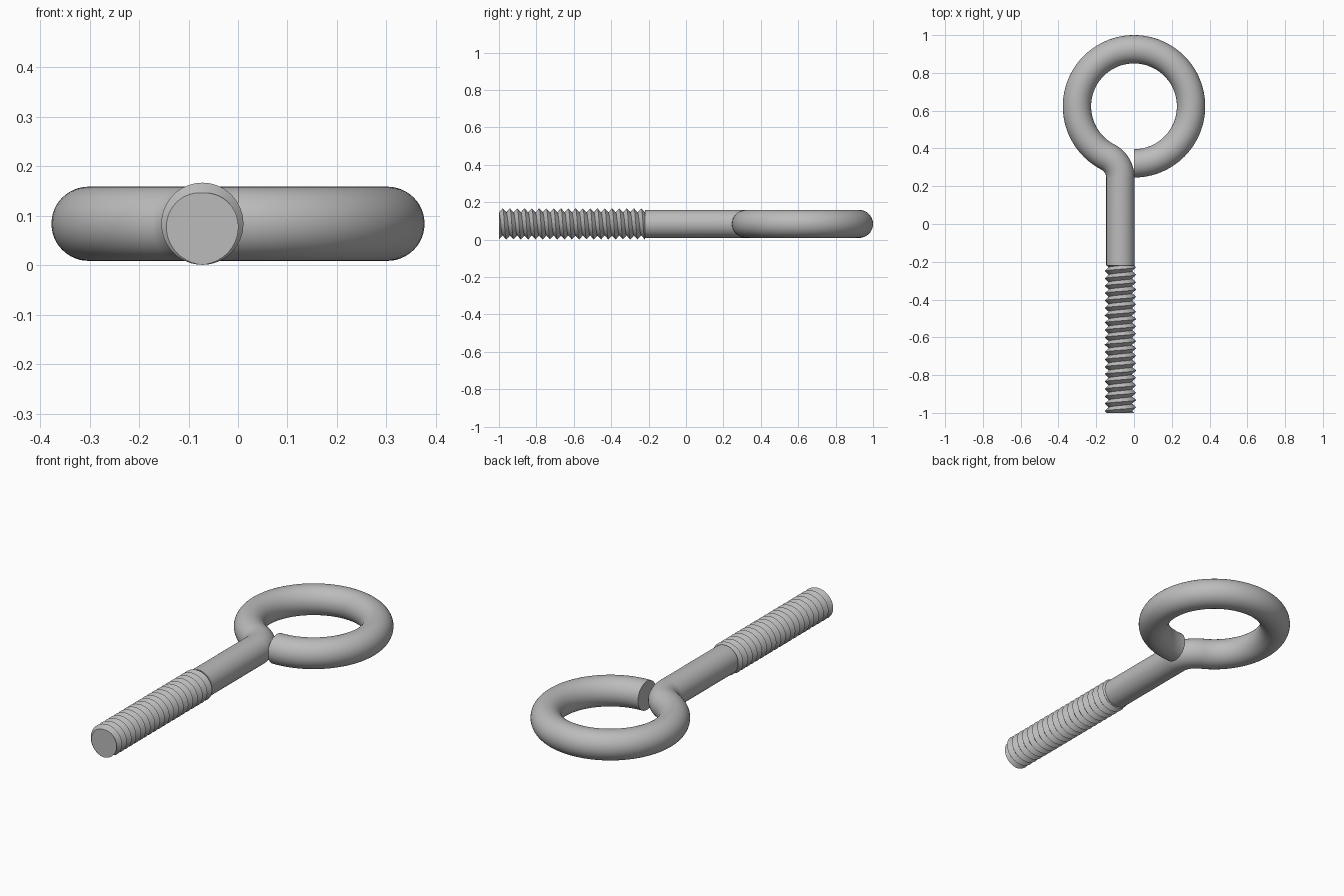
import bpy, bmesh
from math import sin, cos, pi, sqrt, tau
from mathutils import Vector

old = bpy.data.objects.get("Cube")
if old:
    bpy.data.objects.remove(old)

ROD_R, ROD_X, ROD_Z = 0.075, -0.072, 0.084
EYE_R, EYE_Y, BEND_R = 0.302, 0.623, 0.125
END_Y, THREAD_Y = -1.0, -0.22
CREST, ROOT, TURNS = 0.083, 0.062, 20
SIDES = 48

steel = bpy.data.materials.new("grey_steel")
steel.use_nodes = True
colour = (0.5, 0.5, 0.5, 1)
steel.diffuse_color = colour
steel.node_tree.nodes["Principled BSDF"].inputs["Base Color"].default_value = colour


def finish(name, bm, angle):
    bmesh.ops.remove_doubles(bm, verts=bm.verts, dist=0.00005)
    bmesh.ops.holes_fill(bm, edges=bm.edges, sides=0)
    bmesh.ops.recalc_face_normals(bm, faces=bm.faces)
    mesh = bpy.data.meshes.new(name)
    bm.to_mesh(mesh)
    bm.free()
    mesh.materials.append(steel)
    obj = bpy.data.objects.new(name, mesh)
    bpy.context.collection.objects.link(obj)
    bpy.ops.object.select_all(action='DESELECT')
    obj.select_set(True)
    bpy.context.view_layer.objects.active = obj
    bpy.ops.object.shade_smooth_by_angle(angle=angle)


def skin(bm, rows):
    # bridge neighbouring rows of points with quads
    grid = [[bm.verts.new(p) for p in row] for row in rows]
    for a, b in zip(grid, grid[1:]):
        for i in range(len(a) - 1):
            bm.faces.new((a[i], a[i + 1], b[i + 1], b[i]))


# Rod centreline: straight shank, reverse bend, then the open eye
bend_x = ROD_X - BEND_R
bend_y = EYE_Y - sqrt((EYE_R + BEND_R) ** 2 - bend_x ** 2)
eye = Vector((0, EYE_Y, ROD_Z))
bend = Vector((bend_x, bend_y, ROD_Z))
to_eye = (eye - bend).normalized()
turn = Vector((1, 0)).angle_signed(to_eye.to_2d())
turn = abs(turn)

# each station holds a centre point and its sideways direction
stations = [(Vector((ROD_X, THREAD_Y, ROD_Z)), Vector((1, 0, 0)))]
for i in range(17):
    t = turn * i / 16
    side = Vector((cos(t), sin(t), 0))
    stations.append((bend + side * BEND_R, side))
start = turn + pi
for i in range(1, 97):
    t = start + (-pi / 2 - start) * i / 96
    side = Vector((cos(t), sin(t), 0))
    stations.append((eye + side * EYE_R, -side))

bm = bmesh.new()
skin(bm, [[c + (s * cos(a) + Vector((0, 0, 1)) * sin(a)) * ROD_R
           for a in (tau * k / SIDES for k in range(SIDES + 1))]
          for c, s in stations])
finish("shank_and_eye", bm, 0.6)

# Threaded end: helical ridge with rows following crest and root
pitch = (THREAD_Y - END_Y) / TURNS


def thread_point(k, a):
    y = END_Y + pitch * (k / 2 - a / tau)
    y = min(max(y, END_Y), THREAD_Y)
    phase = ((y - END_Y) / pitch + a / tau) % 1
    r = ROOT + (CREST - ROOT) * abs(1 - 2 * phase)
    b = a - pi / 2
    return Vector((ROD_X + r * cos(b), y, ROD_Z + r * sin(b)))


bm = bmesh.new()
skin(bm, [[thread_point(k, tau * i / SIDES) for i in range(SIDES + 1)]
          for k in range(2 * TURNS + 3)])
finish("threaded_end", bm, 0.6)
